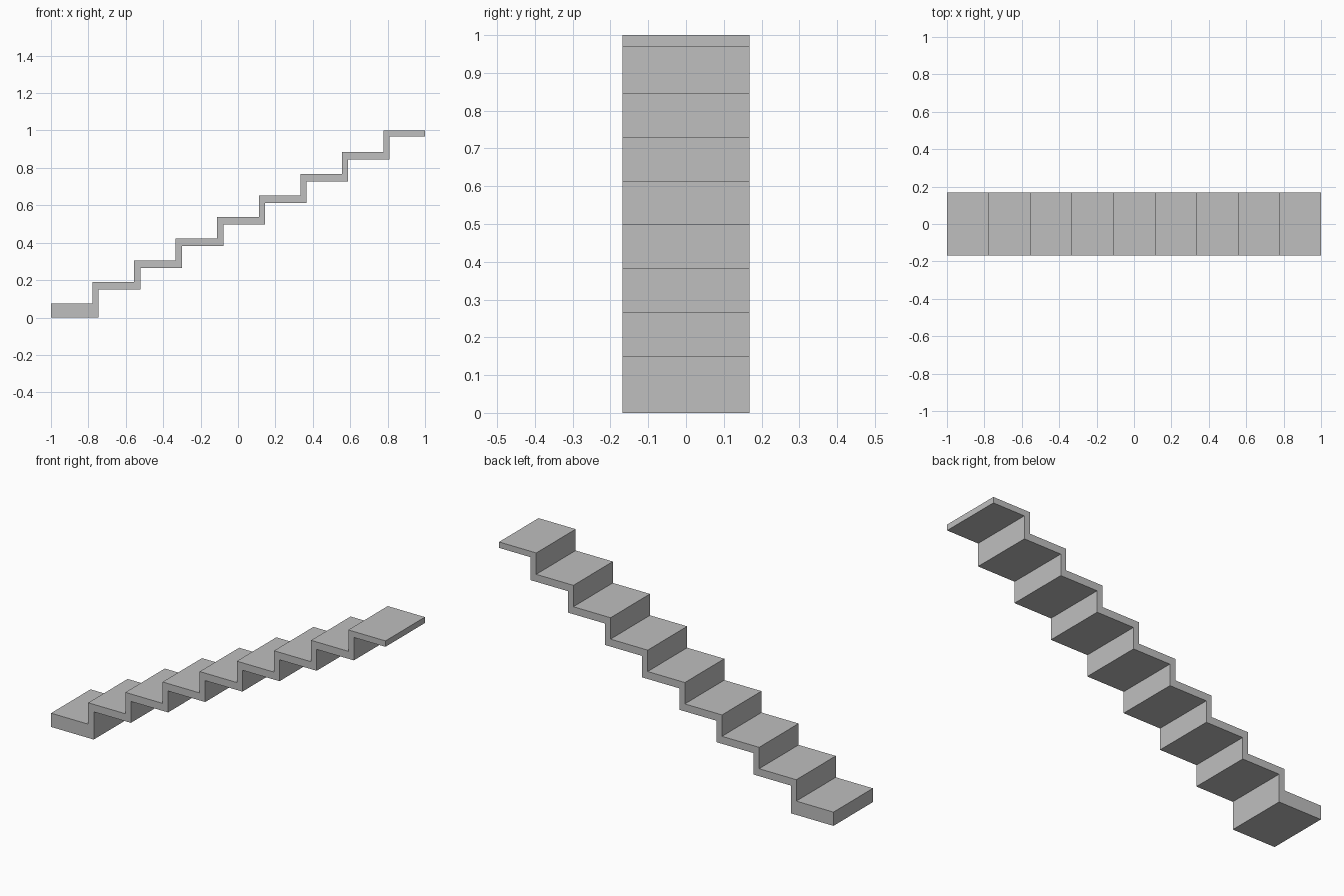
import bpy, bmesh

# Remove the default cube
cube = bpy.data.objects.get("Cube")
if cube:
    bpy.data.objects.remove(cube, do_unlink=True)

STEPS = 9
RUN = 2 / STEPS
RISE = 0.1157
FIRST_TOP = 1 - RISE * (STEPS - 1)
TREAD = 0.0403        # slab thickness under each tread
LAST_TREAD = 0.032    # thinner top landing
RISER = 0.033         # riser wall thickness
HALF_WIDTH = 0.1685

# Upper outline of the stairs, climbing towards +x
upper = []
for i in range(STEPS):
    z = FIRST_TOP + i * RISE
    upper += [(-1 + i * RUN, z), (-1 + (i + 1) * RUN, z)]

# Lower outline, stepped back by the riser thickness, with a solid first step
lower = []
for i in range(STEPS):
    z = FIRST_TOP + i * RISE - TREAD
    if i == 0:
        z = 0
    elif i == STEPS - 1:
        z = 1 - LAST_TREAD
    left = -1 + i * RUN + (RISER if i else 0)
    right = -1 + (i + 1) * RUN + (RISER if i < STEPS - 1 else 0)
    lower += [(left, z), (right, z)]

# Extrude the closed profile across the width
bm = bmesh.new()
profile = bm.faces.new([bm.verts.new((x, -HALF_WIDTH, z))
                        for x, z in upper + lower[::-1]])
extruded = bmesh.ops.extrude_face_region(bm, geom=[profile], use_keep_orig=True)
side = [v for v in extruded["geom"] if isinstance(v, bmesh.types.BMVert)]
bmesh.ops.translate(bm, verts=side, vec=(0, 2 * HALF_WIDTH, 0))
bmesh.ops.recalc_face_normals(bm, faces=bm.faces)
mesh = bpy.data.meshes.new("staircase")
bm.to_mesh(mesh)
bm.free()

# Plain grey finish
grey = bpy.data.materials.new("light_grey")
grey.use_nodes = True
colour = (0.52, 0.52, 0.52, 1)
grey.diffuse_color = colour
grey.node_tree.nodes["Principled BSDF"].inputs["Base Color"].default_value = colour
mesh.materials.append(grey)

staircase = bpy.data.objects.new("staircase", mesh)
bpy.context.collection.objects.link(staircase)
